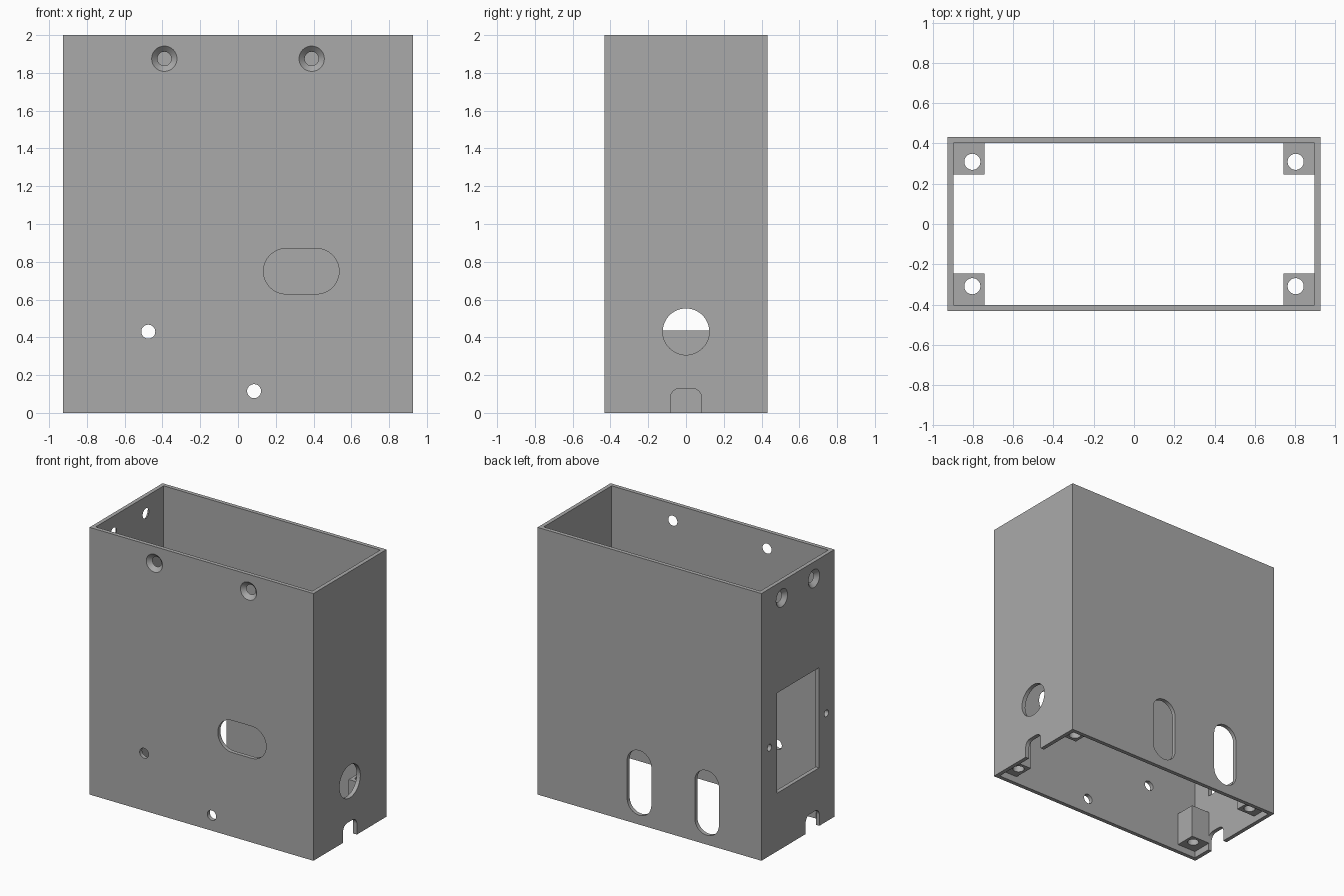
import bpy, bmesh, math
from mathutils import Vector

cube = bpy.data.objects.get("Cube")
if cube:
    bpy.data.objects.remove(cube, do_unlink=True)

W, D, H, T = 0.927, 0.432, 2.0, 0.03   # half width, half depth, height, wall

grey = bpy.data.materials.new("plain grey")
grey.use_nodes = True
color = (0.4, 0.4, 0.4, 1)
grey.diffuse_color = color
grey.node_tree.nodes["Principled BSDF"].inputs["Base Color"].default_value = color


def add_object(name, bm):
    bmesh.ops.recalc_face_normals(bm, faces=bm.faces)
    mesh = bpy.data.meshes.new(name)
    bm.to_mesh(mesh)
    bm.free()
    mesh.materials.append(grey)
    ob = bpy.data.objects.new(name, mesh)
    bpy.context.collection.objects.link(ob)
    return ob


def box(name, x0, x1, y0, y1, z0, z1):
    bm = bmesh.new()
    bmesh.ops.create_cube(bm, size=1)
    for v in bm.verts:
        v.co = Vector((x1 if v.co.x > 0 else x0,
                       y1 if v.co.y > 0 else y0,
                       z1 if v.co.z > 0 else z0))
    return add_object(name, bm)


def rounded(cu, cv, hu, hv, r, steps=16):
    """Rounded rectangle outline; a circle when hu = hv = r."""
    pts = []
    for k, (su, sv) in enumerate(((1, 1), (-1, 1), (-1, -1), (1, -1))):
        for i in range(steps + 1):
            a = (k + i / steps) * math.pi / 2
            p = (cu + su * (hu - r) + r * math.cos(a),
                 cv + sv * (hv - r) + r * math.sin(a))
            if not pts or math.dist(p, pts[-1]) > 1e-5:
                pts.append(p)
    if math.dist(pts[0], pts[-1]) < 1e-5:
        pts.pop()
    return pts


def place(axis, u, v, w):
    return {"x": (w, u, v), "y": (u, w, v), "z": (u, v, w)}[axis]


def loft(axis, loop_a, w_a, loop_b, w_b):
    """Closed solid between two matching outlines along an axis."""
    bm = bmesh.new()
    a = [bm.verts.new(place(axis, u, v, w_a)) for u, v in loop_a]
    b = [bm.verts.new(place(axis, u, v, w_b)) for u, v in loop_b]
    bm.faces.new(a)
    bm.faces.new(b)
    for i in range(len(a)):
        j = (i + 1) % len(a)
        bm.faces.new((a[i], a[j], b[j], b[i]))
    return add_object("cutter", bm)


def cut(target, cutter):
    mod = target.modifiers.new("cut", "BOOLEAN")
    mod.operation = "DIFFERENCE"
    mod.solver = "EXACT"
    mod.object = cutter
    cutter.hide_render = True
    bpy.context.view_layer.objects.active = target
    bpy.ops.object.modifier_apply(modifier=mod.name)
    bpy.data.objects.remove(cutter, do_unlink=True)


def wall_cut(axis, side, *shape):
    """Straight opening through one wall."""
    wall = side * (W if axis == "x" else D)
    loop = rounded(*shape)
    cut(housing, loft(axis, loop, wall - side * 0.06, loop, wall + side * 0.06))


def countersink(axis, side, u, v):
    """Conical screw hole, wide on the outside."""
    wall = side * (W if axis == "x" else D)
    r_out, r_in, over = 0.067, 0.037, 0.005
    inner, outer = wall - side * (T + over), wall + side * over
    slope = (r_out - r_in) / T * over
    ri, ro = r_in - slope, r_out + slope
    cut(housing, loft(axis, rounded(u, v, ri, ri, ri), inner,
                      rounded(u, v, ro, ro, ro), outer))


# Open tube housing
housing = box("housing", -W, W, -D, D, 0, H)
cut(housing, box("cutter", T - W, W - T, T - D, D - T, -1, H + 1))

# Front wall: oblong opening and two pin holes
wall_cut("y", -1, 0.335, 0.75, 0.2, 0.12, 0.12)
for x, z in ((-0.475, 0.43), (0.085, 0.115)):
    wall_cut("y", -1, x, z, 0.037, 0.037, 0.037)

# Back wall: two upright slots
for x in (-0.475, 0.085):
    wall_cut("y", 1, x, 0.312, 0.1, 0.242, 0.1)

# Wall at +x: round opening and cable notch
wall_cut("x", 1, 0, 0.43, 0.123, 0.123, 0.123)
wall_cut("x", 1, 0, 0, 0.082, 0.13, 0.05)

# Wall at -x: rectangular window, two pin holes, cable notch
cut(housing, box("cutter", -W - 0.06, -W + 0.06, -0.25, 0.25, 0.435, 1.185))
for y in (-0.337, 0.337):
    wall_cut("x", -1, y, 0.81, 0.025, 0.025, 0.025)
wall_cut("x", -1, -0.172, 0, 0.082, 0.13, 0.05)

# Countersunk screw holes near the rim
for s in (-1, 1):
    countersink("y", -1, s * 0.39, 1.875)
    countersink("x", -1, s * 0.19, 1.875)

# Corner posts with screw bores, set above the open bottom
parts = [housing]
for sx, side in ((-1, "right"), (1, "left")):
    for sy, end in ((-1, "front"), (1, "back")):
        xs = sorted((sx * 0.742, sx * (W - T + 0.005)))
        ys = sorted((sy * 0.247, sy * (D - T + 0.005)))
        post = box(f"{end}_{side}_post", *xs, *ys, 0.05, 0.3)
        bore = rounded(sx * 0.803, sy * 0.309, 0.04, 0.04, 0.04)
        cut(post, loft("z", bore, -0.1, bore, 0.5))
        parts.append(post)

# Smooth bores, sharp edges
bpy.ops.object.select_all(action="DESELECT")
for ob in parts:
    ob.select_set(True)
bpy.context.view_layer.objects.active = housing
bpy.ops.object.shade_smooth_by_angle(angle=math.radians(30))
